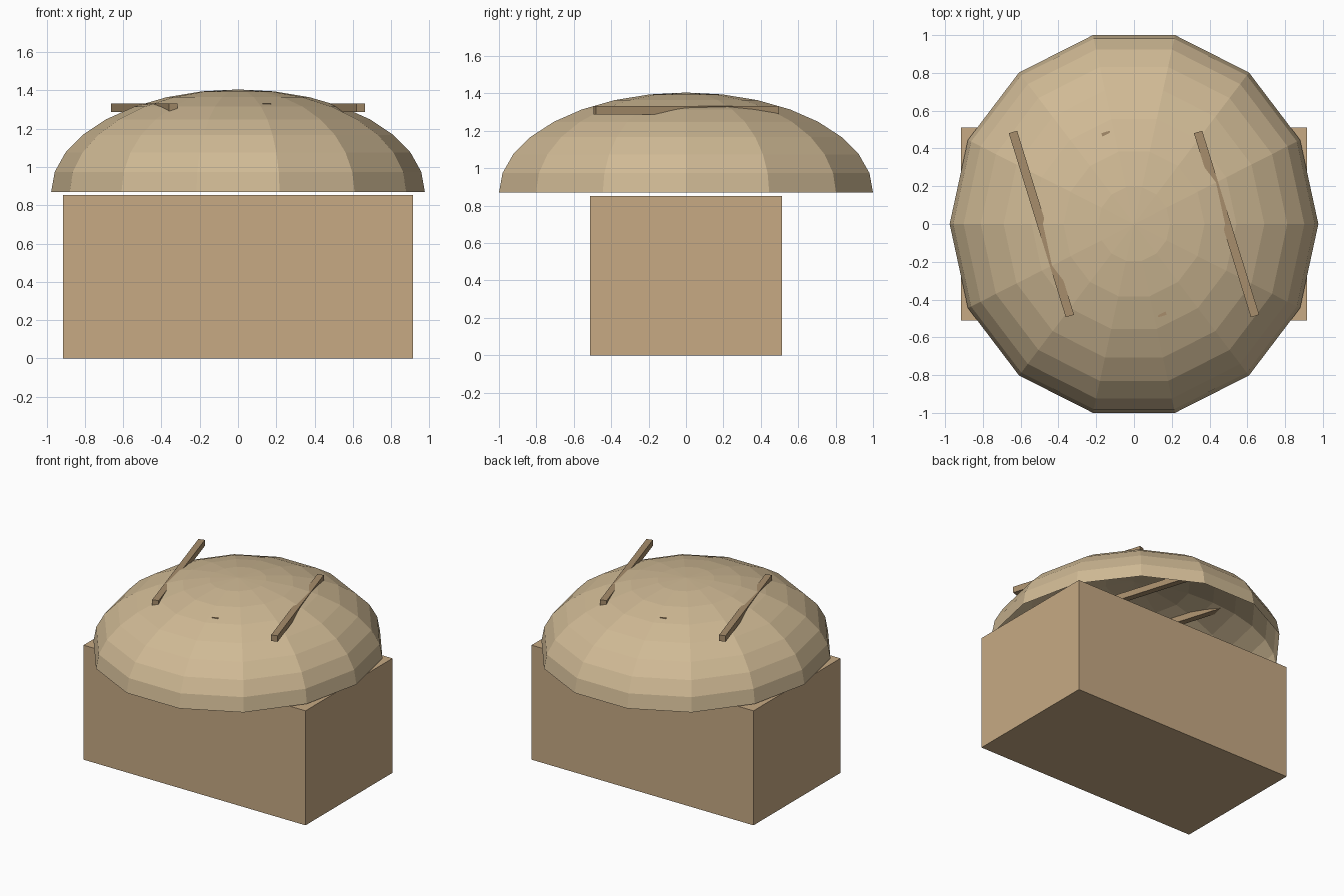
import bpy, bmesh, math
from mathutils import Matrix, Vector

if "Cube" in bpy.data.objects:
    bpy.data.objects.remove(bpy.data.objects["Cube"])


def material(name, rgb):
    m = bpy.data.materials.new(name)
    m.diffuse_color = (*rgb, 1)
    m.use_nodes = True
    m.node_tree.nodes["Principled BSDF"].inputs["Base Color"].default_value = m.diffuse_color
    return m


def add_object(name, bm, mat):
    mesh = bpy.data.meshes.new(name)
    bm.to_mesh(mesh)
    bm.free()
    mesh.materials.append(mat)
    obj = bpy.data.objects.new(name, mesh)
    bpy.context.collection.objects.link(obj)
    return obj


def box(name, size, centre, mat, turn=0.0):
    bm = bmesh.new()
    bmesh.ops.create_cube(bm, size=1, matrix=Matrix.Diagonal((*size, 1)))
    obj = add_object(name, bm, mat)
    obj.location = centre
    obj.rotation_euler.z = turn
    return obj


base_tan = material("base_tan", (0.57, 0.40, 0.23))
crust_tan = material("crust_tan", (0.63, 0.49, 0.30))
score_brown = material("score_brown", (0.39, 0.27, 0.15))

# Loaf body
box("loaf_base", (1.83, 1.024, 0.853), (0, 0, 0.4265), base_tan)

# Domed crust: upper half of a low-poly sphere, open underneath
bm = bmesh.new()
bmesh.ops.create_uvsphere(bm, u_segments=14, v_segments=16, radius=1)
bmesh.ops.delete(bm, geom=[v for v in bm.verts if v.co.z < -0.01], context='VERTS')
# Put a corner on the x axis, then squash
corner = max((v for v in bm.verts if abs(v.co.z) < 0.01), key=lambda v: v.co.x)
angle = math.atan2(corner.co.y, corner.co.x)
bmesh.ops.rotate(bm, verts=bm.verts, cent=Vector(), matrix=Matrix.Rotation(-angle, 3, 'Z'))
bmesh.ops.scale(bm, verts=bm.verts, vec=(0.976, 1 / math.cos(math.pi / 14), 0.535))
crust = add_object("crust_dome", bm, crust_tan)
crust.location.z = 0.87

# Slanted score bars; the middle one is almost buried in the crust
for i, x in enumerate((-0.49, 0.0, 0.49)):
    box(f"score_bar_{i + 1}", (0.046, 1.02, 0.045), (x, 0, 1.31),
        score_brown, math.radians(17.2))
